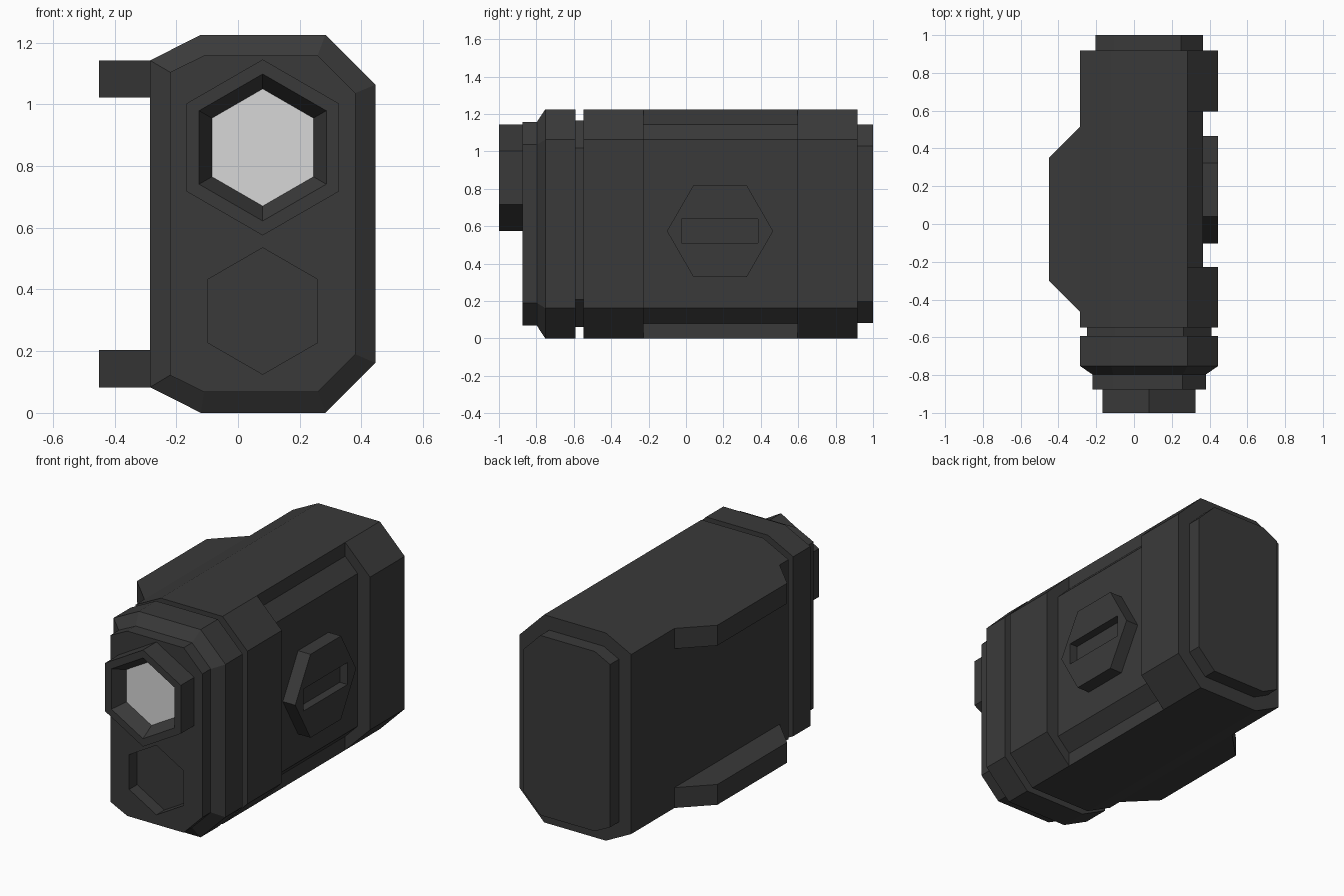
import bpy, bmesh, math

if "Cube" in bpy.data.objects:
    bpy.data.objects.remove(bpy.data.objects["Cube"])


def material(name, value):
    m = bpy.data.materials.new(name)
    m.diffuse_color = (value, value, value, 1)
    m.use_nodes = True
    m.node_tree.nodes["Principled BSDF"].inputs["Base Color"].default_value = m.diffuse_color
    return m


DARK = material("charcoal plastic", 0.042)
LENS = material("pale lens", 0.68)


def loft(name, rings, mat=DARK):
    """Closed solid skinned through rings with equal point counts."""
    bm = bmesh.new()
    loops = [[bm.verts.new(p) for p in r] for r in rings]
    n = len(loops[0])
    for a, b in zip(loops, loops[1:]):
        for i in range(n):
            j = (i + 1) % n
            bm.faces.new((a[i], a[j], b[j], b[i]))
    bm.faces.new(loops[0])
    bm.faces.new(loops[-1])
    bmesh.ops.remove_doubles(bm, verts=bm.verts, dist=0.0005)
    bmesh.ops.recalc_face_normals(bm, faces=bm.faces)
    me = bpy.data.meshes.new(name)
    bm.to_mesh(me)
    bm.free()
    me.materials.append(mat)
    ob = bpy.data.objects.new(name, me)
    bpy.context.collection.objects.link(ob)
    return ob


def cut(target, cutter):
    mod = target.modifiers.new("recess", 'BOOLEAN')
    mod.operation, mod.solver, mod.object = 'DIFFERENCE', 'EXACT', cutter
    bpy.context.view_layer.objects.active = target
    bpy.ops.object.modifier_apply(modifier=mod.name)
    bpy.data.objects.remove(cutter)


def section(y, x0, x1, z0, z1, cr, lx, lz, dent=0.0):
    """Case outline: big right chamfers, flat left ones; dent pulls the right wall in."""
    low = [(x0, z0 + lz), (x0 + lx, z0), (x1 - cr, z0),
           (x1 - cr / 2 - dent, z0 + cr / 2), (x1 - dent, z0 + cr)]
    high = [(x, z0 + z1 - z) for x, z in reversed(low)]
    return [(x, y, z) for x, z in low + high]


def hexagon(r, cx, cz, y):
    return [(cx + r * math.sin(k * math.pi / 3), y, cz + r * math.cos(k * math.pi / 3))
            for k in range(6)]


# Case: front plate, taper, front collar, groove, main body with side recess, back plate
full = (-0.285, 0.445, 0, 1.225, 0.162, 0.165, 0.083)
groove = (-0.25, 0.41, 0.06, 1.165, 0.148, 0.15, 0.075)
front = (-0.22, 0.38, 0.068, 1.158, 0.122, 0.11, 0.054)
back = (-0.205, 0.365, 0.083, 1.143, 0.115, 0.10, 0.05)
stations = [(-0.875, front), (-0.797, front), (-0.752, full), (-0.592, full),
            (-0.592, groove), (-0.548, groove), (-0.548, full), (-0.227, full),
            (-0.227, full + (0.081,)), (0.595, full + (0.081,)), (0.595, full),
            (0.918, full), (0.918, back), (1.0, back)]
case = loft("case", [section(y, *p) for y, p in stations])

# Hexagonal pocket low on the front
cut(case, loft("pocket_cutter", [hexagon(0.205, 0.08, 0.33, y) for y in (-0.95, -0.80)]))

# Lens barrel with funnel; the innermost face is the lens
barrel = loft("lens_barrel", [hexagon(r, 0.08, 0.86, y) for r, y in
                              ((0.285, -0.875), (0.285, -1.0), (0.238, -1.0), (0.19, -0.92))])
barrel.data.materials.append(LENS)
for f in barrel.data.polygons:
    if f.normal.y < -0.99 and f.center.y > -0.95:
        f.material_index = 1

# Side knob with a slot
knob = loft("side_knob", [[(x, 0.182 + 0.284 * math.cos(k * math.pi / 3),
                            0.574 + 0.284 * math.sin(k * math.pi / 3)) for k in range(6)]
                          for x in (0.364, 0.445)])
cut(knob, loft("slot_cutter", [[(x, y, z) for y, z in ((-0.025, 0.51), (0.385, 0.51),
                                                     (0.385, 0.64), (-0.025, 0.64))]
                               for x in (0.395, 0.5)]))

# Two tapered mounting rails on the left
for name, z0 in (("lower_rail", 0.083), ("upper_rail", 1.022)):
    loft(name, [[(-0.285, -0.465, z), (-0.45, -0.30, z), (-0.45, 0.35, z), (-0.285, 0.515, z)]
                for z in (z0, z0 + 0.12)])

# Barrel centre measured on the front grid
for v in barrel.data.vertices:
    v.co.z += 0.0
